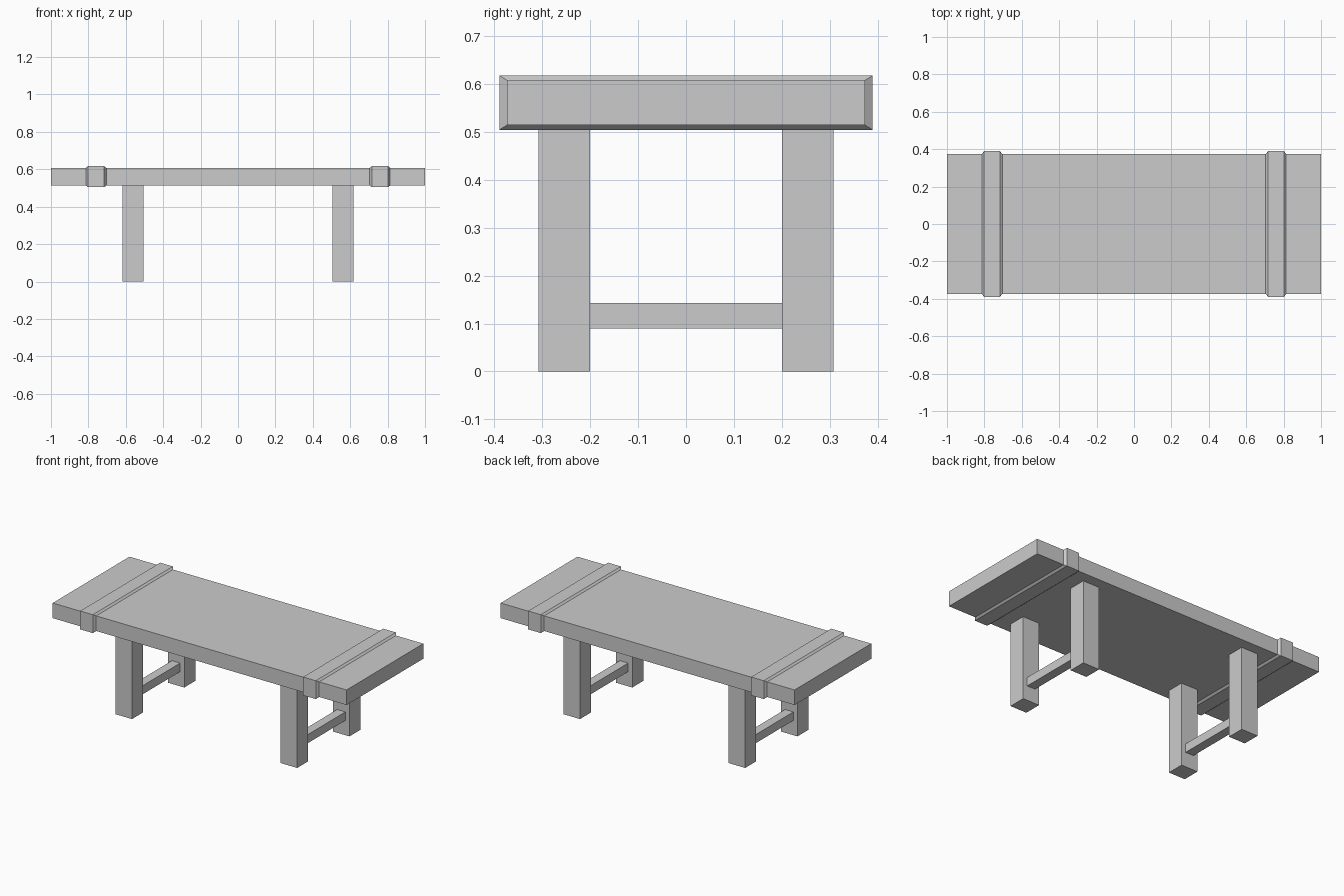
import bpy, bmesh

if "Cube" in bpy.data.objects:
    bpy.data.objects.remove(bpy.data.objects["Cube"])


def make_object(name, bm):
    bmesh.ops.recalc_face_normals(bm, faces=bm.faces)
    mesh = bpy.data.meshes.new(name)
    bm.to_mesh(mesh)
    bm.free()
    obj = bpy.data.objects.new(name, mesh)
    bpy.context.collection.objects.link(obj)
    return obj


def box(name, x, y, z):
    """Box from (min, max) ranges on each axis."""
    bm = bmesh.new()
    bmesh.ops.create_cube(bm, size=1)
    for v in bm.verts:
        v.co = [lo + (c + 0.5) * (hi - lo) for c, (lo, hi) in zip(v.co, (x, y, z))]
    return make_object(name, bm)


TOP_Y, TOP_LOW, TOP_HIGH = 0.373, 0.514, 0.607


def band(name, cx):
    """Strap with sloped edges wrapped around the table top."""
    bm = bmesh.new()
    rings = []
    for dx, gy, gz in ((-0.055, 0, 0), (-0.043, 0.016, 0.010),
                       (0.043, 0.016, 0.010), (0.055, 0, 0)):
        y, lo, hi = TOP_Y + gy, TOP_LOW - gz, TOP_HIGH + gz
        rings.append([bm.verts.new((cx + dx, a, b))
                      for a, b in ((-y, lo), (y, lo), (y, hi), (-y, hi))])
    for r, s in zip(rings, rings[1:]):
        for i in range(4):
            j = (i + 1) % 4
            bm.faces.new((r[i], r[j], s[j], s[i]))
    return make_object(name, bm)


# Table top slab
box("table_top", (-1, 1), (-TOP_Y, TOP_Y), (TOP_LOW, TOP_HIGH))

for side, sx in (("left", -1), ("right", 1)):
    # Strap around the top
    band(side + "_band", sx * 0.759)
    # Pair of legs
    cx = sx * 0.562
    for end, sy in (("front", -1), ("back", 1)):
        cy = sy * 0.254
        box(f"{end}_{side}_leg", (cx - 0.056, cx + 0.056),
            (cy - 0.0535, cy + 0.0535), (0, TOP_LOW))
    # Stretcher joining the legs
    box(side + "_stretcher", (cx - 0.028, cx + 0.028), (-0.201, 0.201), (0.09, 0.143))
